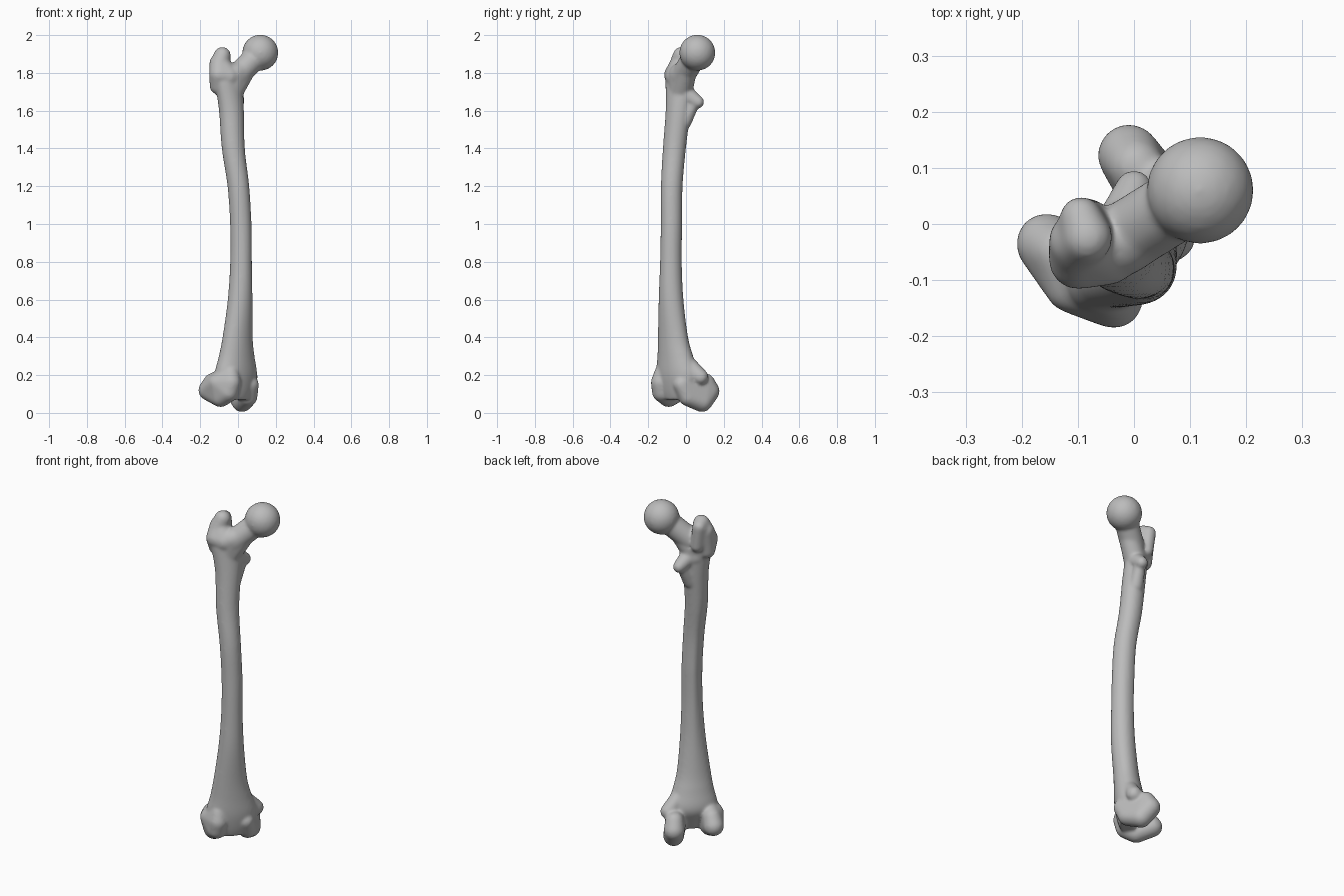
import bpy
import bmesh
import math
from mathutils import Matrix, Vector

cube = bpy.data.objects.get("Cube")
if cube:
    bpy.data.objects.remove(cube, do_unlink=True)

# The bone is turned 45 degrees: local u runs sideways across the knee
# (towards the inner side), local v runs to the back of the knee.
TURN = Matrix.Rotation(math.radians(45), 4, 'Z')

verts, faces = [], []          # all overlapping solids, fused later


def add_solid(bm, matrix=Matrix()):
    """Append a closed solid to the shared mesh data."""
    bmesh.ops.recalc_face_normals(bm, faces=bm.faces[:])
    bm.verts.index_update()
    start = len(verts)
    verts.extend(matrix @ v.co for v in bm.verts)
    faces.extend([start + v.index for v in f.verts] for f in bm.faces)
    bm.free()


def blob(balls, matrix=Matrix()):
    """Convex hull around a group of balls (x, y, z, radius)."""
    bm = bmesh.new()
    for x, y, z, r in balls:
        bmesh.ops.create_icosphere(bm, subdivisions=3, radius=r,
                                   matrix=Matrix.Translation((x, y, z)))
    if len(balls) > 1:
        points = [v.co.copy() for v in bm.verts]
        bm.clear()
        for co in points:
            bm.verts.new(co)
        bmesh.ops.convex_hull(bm, input=bm.verts[:])
        loose = [v for v in bm.verts if not v.link_faces]
        bmesh.ops.delete(bm, geom=loose, context='VERTS')
    add_solid(bm, matrix)


def smooth_rows(rows, steps):
    """Catmull-Rom interpolation between table rows."""
    result = []
    last = len(rows) - 1
    for i in range(last):
        a, b, c, d = (Vector(rows[min(max(k, 0), last)])
                      for k in range(i - 1, i + 3))
        for s in range(steps):
            t = s / steps
            result.append(b + t * (c - a) / 2
                          + t * t * (a - 2.5 * b + 2 * c - d / 2)
                          + t ** 3 * (1.5 * (b - c) + (d - a) / 2))
    result.append(Vector(rows[last]))
    return result


def loft(rows, sides=40):
    """Stack oval rings (z, u, v, half width, half depth) into a shaft."""
    bm = bmesh.new()
    rings = []
    for z, u, v, w, d in smooth_rows(rows, 5):
        # the raised line down the back fades out towards the ends
        ridge = 0.13 * max(0, 1 - abs(z - 1) / 0.7)
        ring = []
        for i in range(sides):
            a = math.tau * i / sides
            k = 1 + ridge * max(0, math.sin(a)) ** 10
            ring.append(bm.verts.new((u + w * math.cos(a),
                                      v + d * k * math.sin(a), z)))
        rings.append(ring)
    for low, high in zip(rings, rings[1:]):
        for i in range(sides):
            j = (i + 1) % sides
            bm.faces.new((low[i], low[j], high[j], high[i]))
    bm.faces.new(rings[0][::-1])
    bm.faces.new(rings[-1])
    add_solid(bm, TURN)


# Shaft, bowed forward and flared above the knee
loft([
    (.07, -.04, -.04, .08, .04),
    (.12, -.04, -.035, .11, .06),
    (.2, -.04, -.025, .135, .083),
    (.3, -.045, -.035, .11, .076),
    (.4, -.05, -.047, .09, .068),
    (.6, -.048, -.064, .068, .063),
    (.8, -.045, -.068, .057, .058),
    (1, -.044, -.065, .056, .057),
    (1.2, -.052, -.055, .057, .058),
    (1.4, -.061, -.026, .062, .06),
    (1.6, -.054, -.005, .07, .062),
    (1.75, -.06, .01, .085, .06),
])

# Outer knee knuckle
blob([
    (-.135, .085, .12, .055),
    (-.13, 0, .085, .055),
    (-.125, -.055, .11, .053),
    (-.12, -.07, .16, .052),
    (-.115, -.06, .21, .045),
    (-.16, 0, .16, .045),
    (-.13, .06, .16, .05),
], TURN)

# Inner knee knuckle, reaching lower
blob([
    (.08, .093, .115, .056),
    (.075, .045, .06, .056),
    (.045, -.03, .085, .05),
    (.03, -.06, .15, .047),
    (.075, .07, .16, .05),
], TURN)
blob([(.098, .01, .19, .043), (.03, -.02, .26, .045)], TURN)

# Ball head
blob([(.118, .06, 1.907, .096)])

# Neck, from the top of the shaft to the ball
blob([(-.04, -.03, 1.69, .062), (-.02, -.03, 1.79, .062),
      (.04, .005, 1.82, .055)])
blob([(-.01, -.02, 1.78, .064), (.04, .005, 1.826, .056),
      (.095, .045, 1.885, .064)])

# Large outer knob
blob([
    (-.105, -.045, 1.73, .045),
    (-.1, -.065, 1.79, .052),
    (-.1, -.03, 1.85, .052),
    (-.05, -.05, 1.78, .06),
])
blob([
    (-.1, -.04, 1.84, .05),
    (-.083, -.025, 1.893, .045),
    (-.095, .012, 1.885, .037),
    (-.08, .01, 1.77, .035),
])

# Small rear knob
blob([(-.02, -.005, 1.69, .05), (0, .063, 1.645, .034)])
blob([(-.02, -.01, 1.54, .04), (-.005, .045, 1.645, .03)])

# Fuse all solids into one smooth bone
mesh = bpy.data.meshes.new("thigh_bone")
mesh.from_pydata(verts, [], faces)
bone = bpy.data.objects.new("thigh_bone", mesh)
bpy.context.collection.objects.link(bone)

grey = bpy.data.materials.new("bone_grey")
grey.use_nodes = True
colour = (.5, .5, .5, 1)
grey.diffuse_color = colour
grey.node_tree.nodes["Principled BSDF"].inputs["Base Color"].default_value = colour
mesh.materials.append(grey)

remesh = bone.modifiers.new("fuse", 'REMESH')
remesh.mode = 'VOXEL'
remesh.voxel_size = .007
remesh.use_smooth_shade = True
soften = bone.modifiers.new("soften", 'SMOOTH')
soften.factor = .5
soften.iterations = 14
